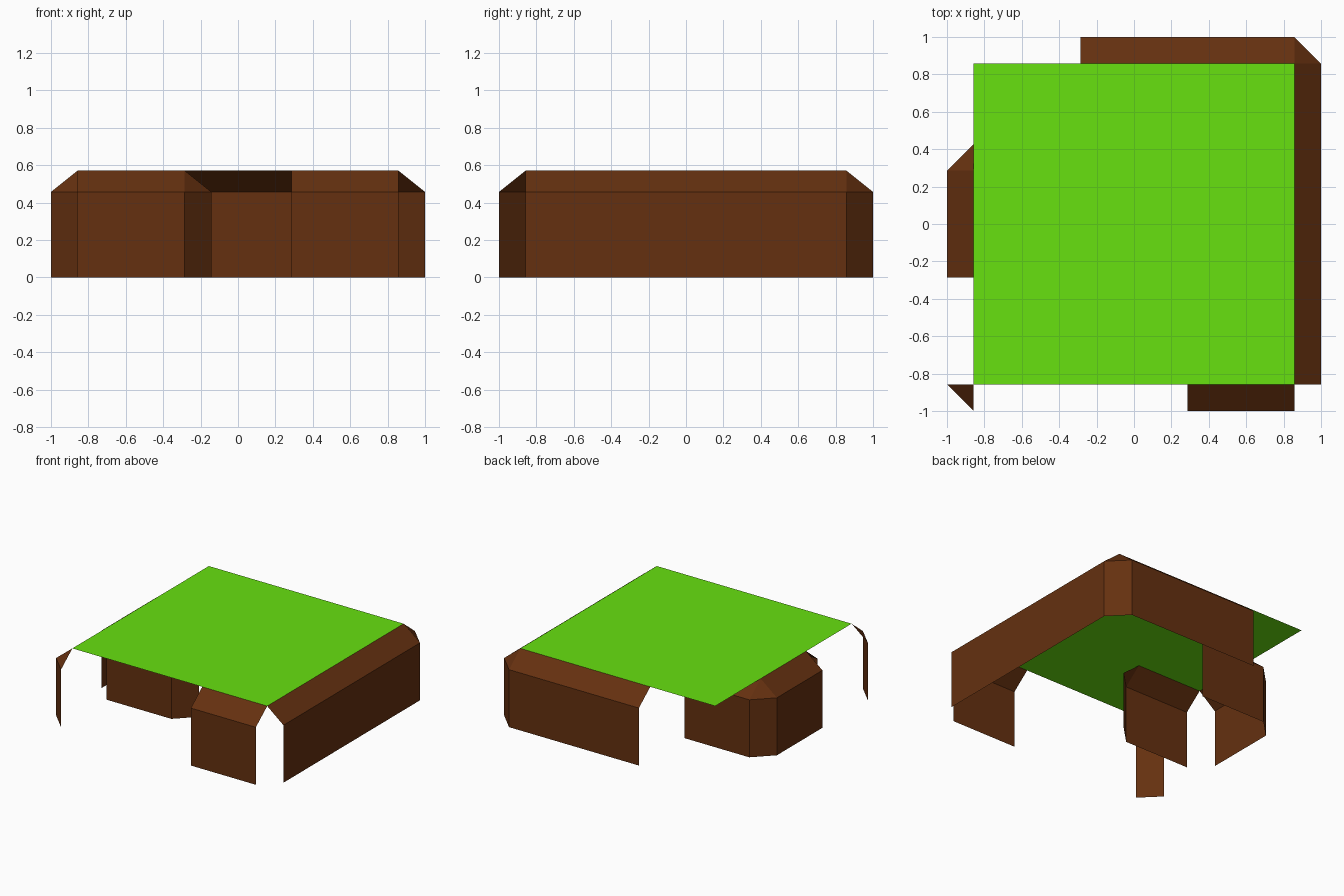
import bpy
import bmesh
from mathutils import Vector

cube = bpy.data.objects.get("Cube")
if cube:
    bpy.data.objects.remove(cube)

U = 1 / 7            # grid step: the top is 12 steps wide, the base 14
WALL_H = 3.2 * U     # height of the upright walls
TOP_H = 4 * U        # height of the flat top


def material(name, rgb):
    mat = bpy.data.materials.new(name)
    mat.use_nodes = True
    colour = (*rgb, 1)
    mat.diffuse_color = colour
    node = mat.node_tree.nodes["Principled BSDF"]
    node.inputs["Base Color"].default_value = colour
    node.inputs["Roughness"].default_value = 0.9
    return mat


GRASS = material("grass_green", (0.136, 0.75, 0.005))
EARTH = material("earth_brown", (0.13, 0.03, 0.005))


def build(name, faces, mat):
    """Make one object from polygons given as lists of points."""
    bm = bmesh.new()
    for points in faces:
        bm.faces.new([bm.verts.new(p) for p in points])
    bmesh.ops.remove_doubles(bm, verts=bm.verts, dist=0.0001)
    mesh = bpy.data.meshes.new(name)
    bm.to_mesh(mesh)
    bm.free()
    mesh.materials.append(mat)
    obj = bpy.data.objects.new(name, mesh)
    bpy.context.collection.objects.link(obj)


def bank(name, start, end):
    """Upright wall with a sloped shoulder; diagonal runs become corners."""
    p, q = Vector(start) * U, Vector(end) * U
    run = q - p
    inward = Vector((-run.y, run.x))
    if abs(run.x) > 0.001 and abs(run.y) > 0.001:
        inner = [(p + q + inward) / 2]
    else:
        inward = inward.normalized() * U
        inner = [q + inward, p + inward]
    wall = [(*p, 0), (*q, 0), (*q, WALL_H), (*p, WALL_H)]
    shoulder = [(*p, WALL_H), (*q, WALL_H)] + [(*v, TOP_H) for v in inner]
    build(name, [wall, shoulder], EARTH)


# Flat grassy top
half = 6 * U
build("grass_top", [[(-half, -half, TOP_H), (half, -half, TOP_H),
                     (half, half, TOP_H), (-half, half, TOP_H)]], GRASS)

# Outer banks, listed counter-clockwise
bank("right_bank", (7, -6), (7, 6))
bank("back_corner", (7, 6), (6, 7))
bank("back_bank", (6, 7), (-2, 7))
bank("left_bank", (-7, 2), (-7, -2))
bank("front_left_corner", (-7, -6), (-6, -7))
bank("front_bank", (2, -7), (6, -7))

# Banks of the inner spur below the top
bank("spur_back_bank", (-2, 3), (-6, 3))
bank("spur_back_corner", (-6, 3), (-7, 2))
bank("spur_front_bank", (-6, -3), (-2, -3))
bank("spur_front_corner", (-2, -3), (-1, -2))
